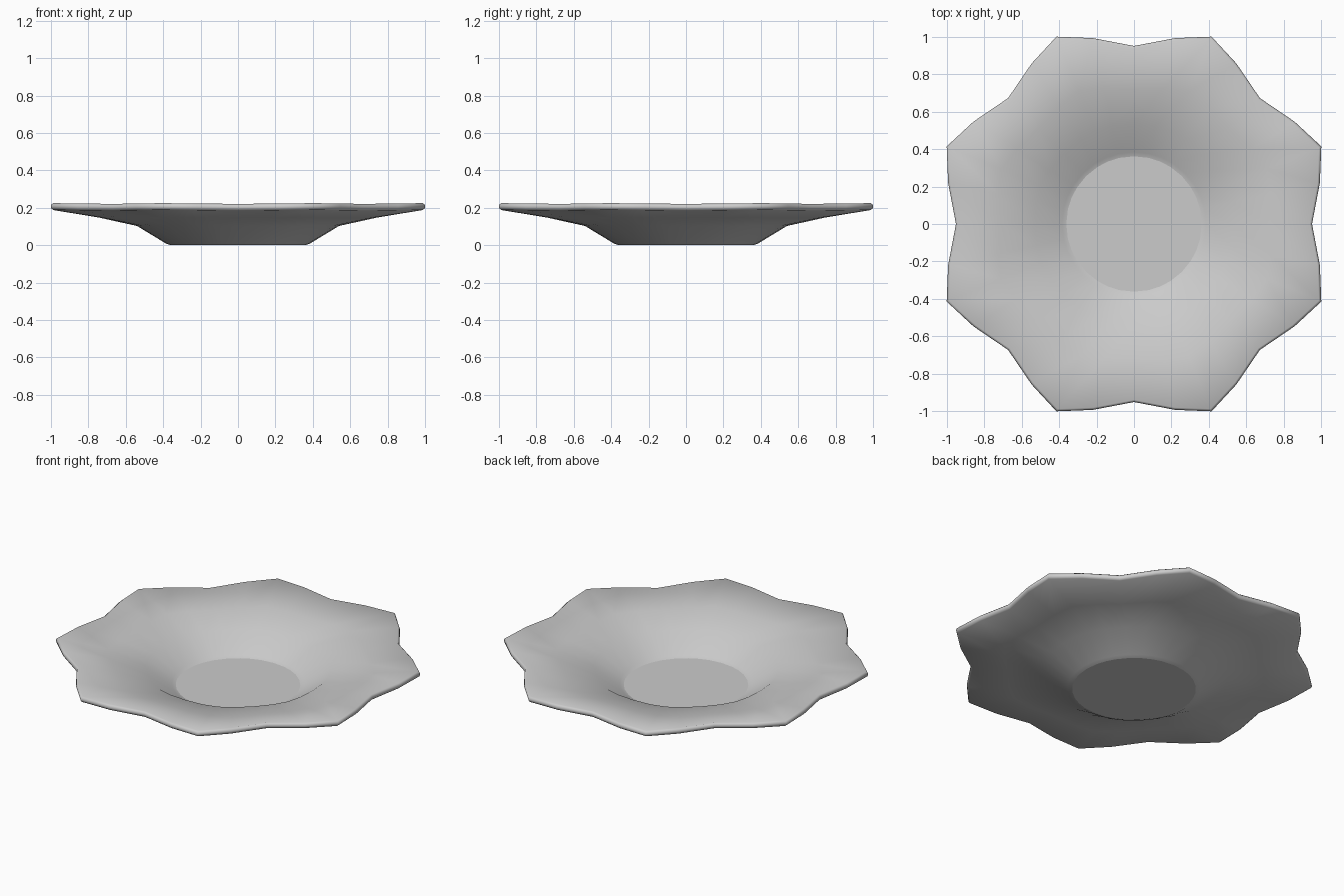
import bpy
import bmesh
from math import sin, cos, tau, radians

cube = bpy.data.objects.get("Cube")
if cube:
    bpy.data.objects.remove(cube, do_unlink=True)

mat = bpy.data.materials.new("plain grey")
mat.use_nodes = True
grey = (0.6, 0.6, 0.6, 1)
mat.diffuse_color = grey
mat.node_tree.nodes["Principled BSDF"].inputs["Base Color"].default_value = grey

PETALS = 8
# Angle within one petal, and how far the edge stands out there (0 valley, 1 tip)
STEPS = [(0, 0), (12.5, 0.5), (22.5, 1), (32.5, 0.5)]
# Section from the underside, round the lip, to the inner floor:
# valley radius, height, extra radius at the tips
SECTION = [
    (0.36, 0.005, 0), (0.385, 0.014, 0), (0.54, 0.108, 0.01),
    (0.735, 0.152, 0.05), (0.94, 0.19, 0.13), (0.949, 0.197, 0.131),
    (0.952, 0.208, 0.132), (0.949, 0.219, 0.131), (0.94, 0.226, 0.13),
    (0.72, 0.186, 0.05), (0.53, 0.142, 0.01), (0.385, 0.046, 0),
    (0.362, 0.038, 0),
]


def scalloped_ring(bm, radius, z, spread):
    ring = []
    for petal in range(PETALS):
        for angle, out in STEPS:
            a = tau * petal / PETALS + radians(angle)
            r = radius + spread * out
            lift = 0.004 * out * spread / 0.13
            ring.append(bm.verts.new((r * cos(a), r * sin(a), z + lift)))
    return ring


# Saucer: stacked scalloped rings, closed by the foot and the inner floor
bm = bmesh.new()
rings = [scalloped_ring(bm, *row) for row in SECTION]
for low, high in zip(rings, rings[1:]):
    for i in range(len(low)):
        j = (i + 1) % len(low)
        bm.faces.new((low[i], low[j], high[j], high[i]))
foot = bm.faces.new(rings[0][::-1])
floor = bm.faces.new(rings[-1])
for face in bm.faces:
    face.smooth = True
# Crisp outlines around the foot and the floor
for edge in list(foot.edges) + list(floor.edges):
    edge.smooth = False
# Stand the foot on the ground
lowest = min(v.co.z for v in bm.verts)
bmesh.ops.translate(bm, verts=bm.verts, vec=(0, 0, -lowest))

mesh = bpy.data.meshes.new("saucer")
bm.to_mesh(mesh)
bm.free()
mesh.materials.append(mat)
saucer = bpy.data.objects.new("saucer", mesh)
bpy.context.collection.objects.link(saucer)
